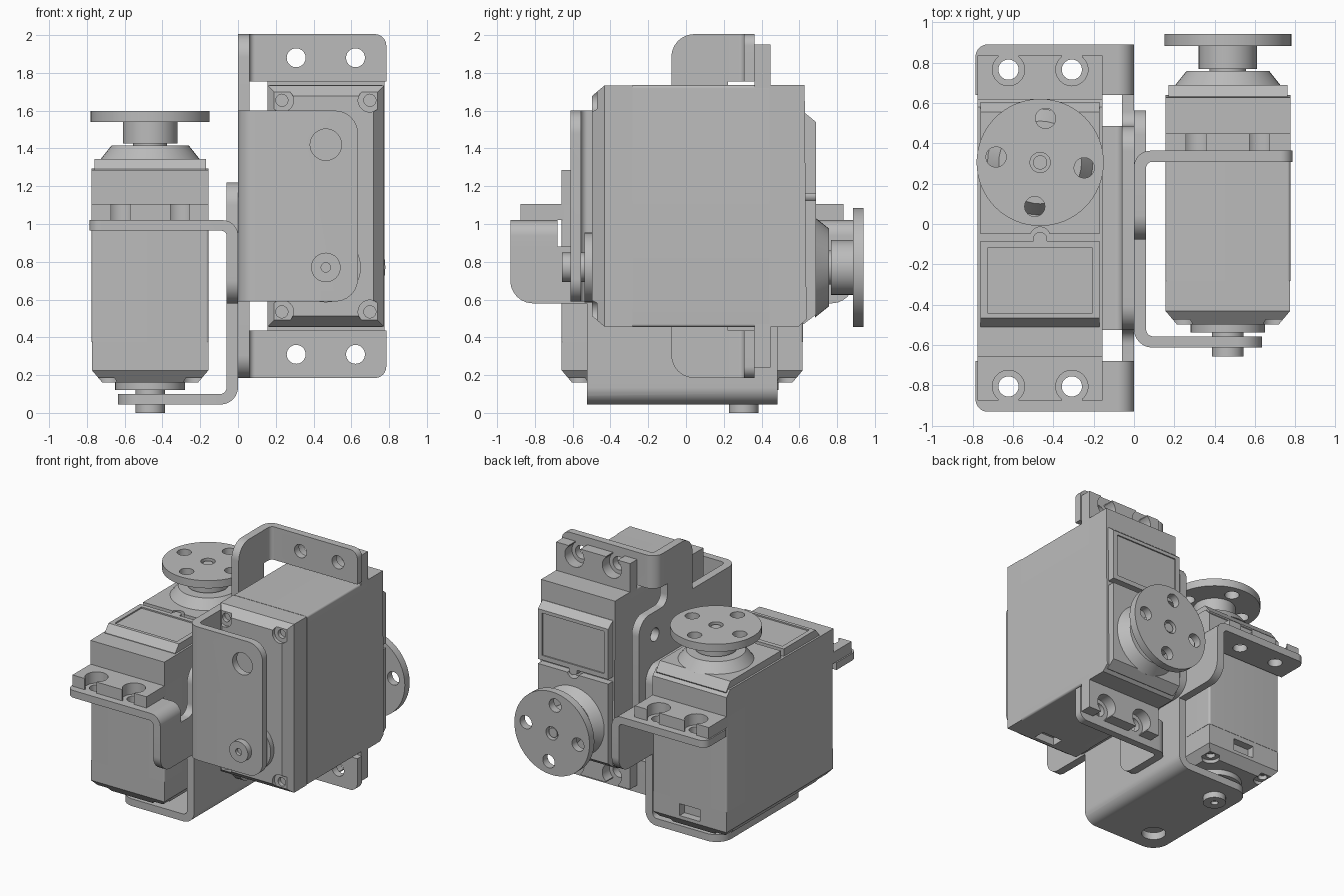
import bpy, bmesh, math
from mathutils import Matrix, Vector

cube = bpy.data.objects.get("Cube")
if cube:
    bpy.data.objects.remove(cube, do_unlink=True)

grey = bpy.data.materials.new("mid grey")
grey.use_nodes = True
COLOUR = (0.5, 0.5, 0.5, 1)
grey.diffuse_color = COLOUR
grey.node_tree.nodes["Principled BSDF"].inputs["Base Color"].default_value = COLOUR


def make_object(name, bm):
    bmesh.ops.recalc_face_normals(bm, faces=bm.faces[:])
    mesh = bpy.data.meshes.new(name)
    bm.to_mesh(mesh)
    bm.free()
    mesh.materials.append(grey)
    obj = bpy.data.objects.new(name, mesh)
    bpy.context.collection.objects.link(obj)
    return obj


def rounded(points):
    """Outline from (a, b) or (a, b, radius) corners, with arcs at the radii."""
    result = []
    for i, point in enumerate(points):
        p = Vector(point[:2])
        if len(point) == 2:
            result.append(p)
            continue
        d1 = (Vector(points[i - 1][:2]) - p).normalized()
        d2 = (Vector(points[(i + 1) % len(points)][:2]) - p).normalized()
        half = d1.angle(d2) / 2
        a, b = (p + d * point[2] / math.tan(half) for d in (d1, d2))
        centre = p + (d1 + d2).normalized() * point[2] / math.sin(half)
        for k in range(9):
            ray = (a - centre).lerp(b - centre, k / 8).normalized()
            result.append(centre + ray * point[2])
    return result


def prism(name, points, axis, low, high):
    """Extrude an outline along axis x, y or z."""
    place = {"x": lambda a, b, t: (t, a, b), "y": lambda a, b, t: (a, t, b),
             "z": lambda a, b, t: (a, b, t)}[axis]
    bm = bmesh.new()
    outline = rounded(points)
    rings = [[bm.verts.new(place(p.x, p.y, t)) for p in outline] for t in (low, high)]
    bm.faces.new(rings[0])
    bm.faces.new(rings[1])
    n = len(outline)
    for i in range(n):
        j = (i + 1) % n
        bm.faces.new((rings[0][i], rings[0][j], rings[1][j], rings[1][i]))
    return make_object(name, bm)


def box(name, x, y, z):
    return prism(name, [(x[0], y[0]), (x[1], y[0]), (x[1], y[1]), (x[0], y[1])], "z", *z)


def cylinder(name, x, y, low, high, radius, top=None, axis="z", sides=40):
    bm = bmesh.new()
    bmesh.ops.create_cone(bm, cap_ends=True, segments=sides, radius1=radius,
                          radius2=radius if top is None else top, depth=high - low,
                          matrix=Matrix.Translation((x, y, (low + high) / 2)))
    if axis == "x":
        # reads its arguments as (y, z) with low and high along x
        bmesh.ops.transform(bm, verts=bm.verts[:], matrix=Matrix(
            ((0, 0, 1, 0), (1, 0, 0, 0), (0, 1, 0, 0), (0, 0, 0, 1))))
    return make_object(name, bm)


def cut(obj, cutters, operation="DIFFERENCE"):
    for cutter in cutters:
        mod = obj.modifiers.new("cut", "BOOLEAN")
        mod.operation, mod.object, mod.solver = operation, cutter, "EXACT"
        bpy.context.view_layer.update()
        graph = bpy.context.evaluated_depsgraph_get()
        mesh = bpy.data.meshes.new_from_object(obj.evaluated_get(graph))
        obj.modifiers.clear()
        obj.data = mesh
        bpy.data.objects.remove(cutter, do_unlink=True)
    return obj


def corners(a, b):
    return [(i * a, j * b) for i in (-1, 1) for j in (-1, 1)]


EAR_HOLES = (0.157, 0.785)
AXIS = 0.325  # offset of the output shaft along the case


def build_servo():
    parts = []
    # case
    parts.append(prism("main_case", [(-.31, -.64, .015), (.31, -.64, .015), (.31, .64, .015),
                                     (-.31, .64, .015)], "z", .375, 1.10))
    parts.append(prism("upper_case", [(-.64, 1.10), (-.64, 1.285), (.60, 1.295),
                                      (.64, 1.25), (.64, 1.10)], "x", -.31, .31))
    lower = box("bottom_cap", (-.308, .308), (-.638, .638), (.225, .375))
    parts.append(cut(lower, [box("socket_cutter", (-.085, .085), (.58, .7), (.25, .34))]))
    # chamfered bottom with screw corners
    bm = bmesh.new()
    bmesh.ops.create_cube(bm, size=1)
    for v in bm.verts:
        k = .055 if v.co.z < 0 else 0
        v.co = (math.copysign(.308 - k, v.co.x), math.copysign(.638 - k, v.co.y),
                .16 if v.co.z < 0 else .225)
    base = make_object("bottom_chamfer", bm)
    cutters = []
    for x, y in corners(.233, .56):
        cutters.append(cylinder("recess", x, y, .1, .185, .062))
        cutters.append(cylinder("screw_hole", x, y, .1, .215, .032))
    parts.append(cut(base, cutters))
    # mounting ears with open screw slots
    for side, name in ((1, "output_end_ear"), (-1, "far_end_ear")):
        ear = box(name, (-.31, .31), sorted((side * .62, side * .855)), (1.02, 1.105))
        cutters = []
        for i in (-1, 1):
            x, y = i * EAR_HOLES[0], side * EAR_HOLES[1]
            cutters.append(cylinder("hole", x, y, .9, 1.2, .08))
            cutters.append(box("slot", (x - .05, x + .05), sorted((y, side)), (.9, 1.2)))
        parts.append(cut(ear, cutters))
    # raised label panel and gear cover
    panel = prism("label_panel", [(-.49, 1.27), (-.49, 1.29), (-.445, 1.345), (-.065, 1.345),
                                  (-.065, 1.27)], "x", -.295, .295)
    parts.append(cut(panel, [box("inset", (-.26, .26), (-.42, -.10), (1.335, 1.4))]))
    cover = prism("gear_cover", [(-.03, 1.27), (-.03, 1.345), (.575, 1.345), (.625, 1.28),
                                 (.62, 1.27)], "x", -.295, .295)
    parts.append(cut(cover, [cylinder("notch", 0, -.045, 1.2, 1.4, .05)]))
    parts.append(cylinder("cover_peg", 0, -.055, 1.27, 1.345, .035))
    # output shaft and horn disc
    parts.append(cylinder("shaft_collar", 0, AXIS, 1.34, 1.415, .265, .205))
    parts.append(cylinder("shaft", 0, AXIS, 1.40, 1.44, .09))
    parts.append(cylinder("horn_hub", 0, AXIS, 1.425, 1.54, .145))
    horn = cylinder("horn_disc", 0, AXIS, 1.54, 1.598, .315, sides=64)
    cutters = [cylinder("centre", 0, AXIS, 1.56, 1.7, .05)]
    for k in range(4):
        a = math.radians(90 * k - 7)
        cutters.append(cylinder("hole", .22 * math.cos(a), AXIS + .22 * math.sin(a),
                                1.5, 1.7, .05))
    parts.append(cut(horn, cutters))
    parts.append(cylinder("horn_screw", 0, AXIS, 1.55, 1.585, .035))
    # rear pivot
    parts.append(cylinder("pivot_boss", 0, AXIS, .12, .17, .185))
    parts.append(cylinder("pivot_spacer", 0, AXIS, .09, .13, .078))
    bolt = cylinder("pivot_bolt", 0, AXIS, 0, .05, .078)
    parts.append(cut(bolt, [cylinder("bolt_hole", 0, AXIS, -.1, .025, .025)]))
    return parts


def build_bracket():
    """Bracket whose back plate lies on x = 0 and which reaches along +x."""
    parts = []
    half = [(-.505, .30), (-.505, .58), (-.91, .58, .12), (-.91, .88), (-.66, .88),
            (-.505, .88, .07), (-.505, 1.22, .12)]
    mirrored = [(-p[0],) + p[1:] for p in reversed(half)]
    plate = prism("bracket_plate", half + mirrored, "x", 0, .06)
    parts.append(cut(plate, [cylinder("hole", s * .33, 1.03, -.1, .2, .05, axis="x")
                             for s in (-1, 1)]))
    # lower arm
    arm = prism("bracket_arm", [(.635, .045), (0, .045, .09), (0, .30), (.06, .30),
                                (.06, .10, .035), (.635, .10)], "y", -.505, .505)
    cut(arm, [prism("trim", [(-.1, -.505), (.635, -.505, .12), (.635, .505, .12),
                             (-.1, .505)], "z", 0, .5)], "INTERSECT")
    parts.append(cut(arm, [cylinder("hole", .465, -AXIS, 0, .2, .083)]))
    # upper mounting flanges
    for side, name in ((1, "output_end_flange"), (-1, "far_end_flange")):
        flange = prism(name, [(.785, 1.02), (0, 1.02, .08), (0, .88), (.06, .88),
                              (.06, .965, .03), (.785, .965)], "y",
                       *sorted((side * .66, side * .91)))
        cut(flange, [prism("trim", [(-.1, side * .6), (.785, side * .6),
                                    (.785, side * .91, .06), (-.1, side * .91)],
                           "z", .5, 1.2)], "INTERSECT")
        parts.append(cut(flange, [
            cylinder("hole", .465 + i * EAR_HOLES[0], side * EAR_HOLES[1], .9, 1.2, .05)
            for i in (-1, 1)]))
    return parts


def finish(parts, matrix, prefix):
    for obj in parts:
        obj.name = prefix + "_" + obj.name
        obj.data.transform(matrix)
        if matrix.determinant() < 0:
            obj.data.flip_normals()
        bpy.ops.object.select_all(action="DESELECT")
        obj.select_set(True)
        bpy.context.view_layer.objects.active = obj
        bpy.ops.object.shade_smooth_by_angle(angle=math.radians(30))


# upright unit on one side, sideways unit on the other, back plates touching
upright = Matrix.Translation((-.465, -.02, 0))
sideways = Matrix(((1, 0, 0, .465), (0, 0, 1, -.657), (0, -1, 0, 1.095), (0, 0, 0, 1)))
for prefix, matrix, side in (("upright", upright, 1), ("sideways", sideways, -1)):
    finish(build_servo(), matrix, prefix)
    seat = Matrix.Translation((side * .465, 0, 0)) @ Matrix.Diagonal((-side, 1, 1, 1))
    finish(build_bracket(), matrix @ seat, prefix)
